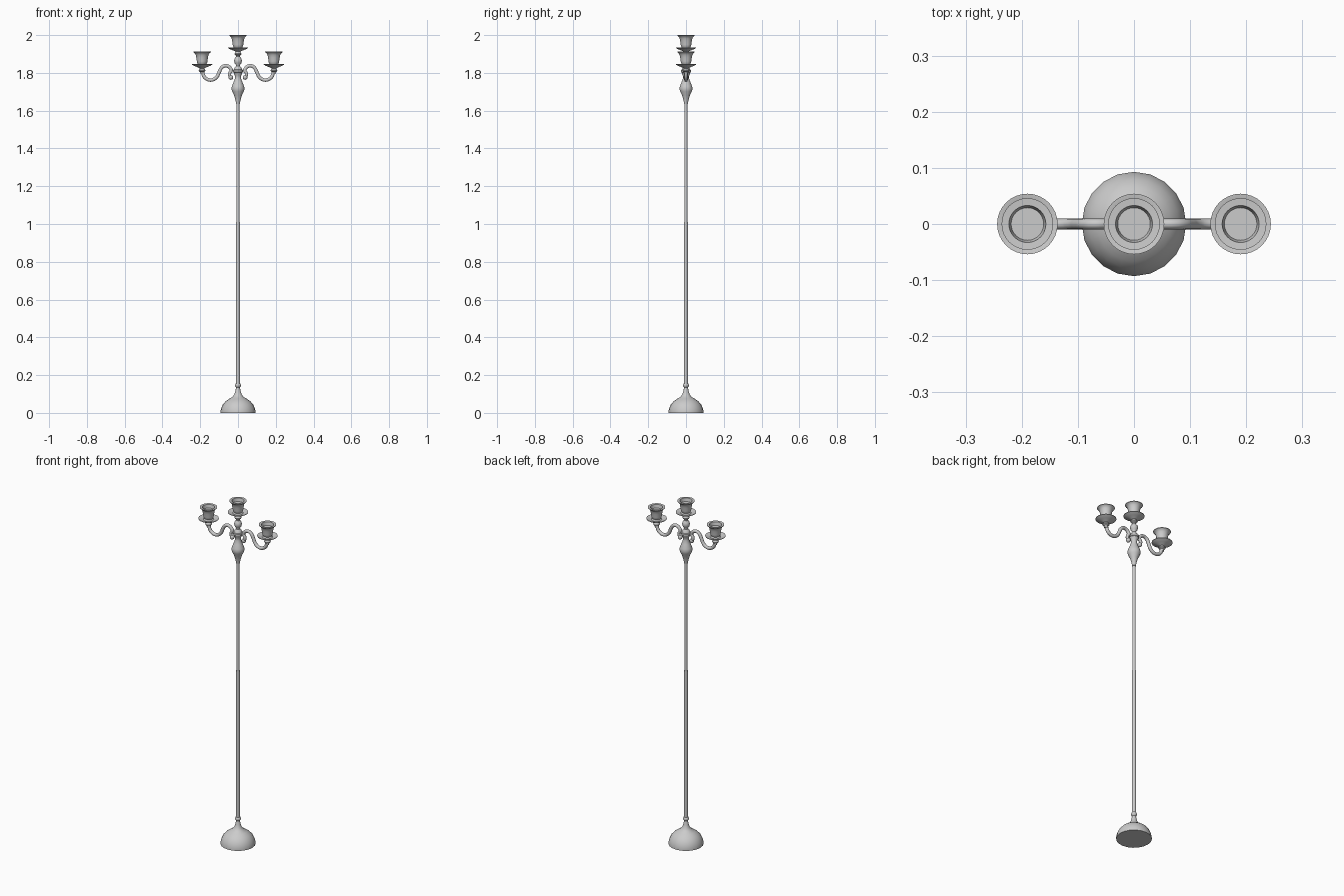
import bpy, math

if "Cube" in bpy.data.objects:
    bpy.data.objects.remove(bpy.data.objects["Cube"])


def lathe(name, profile, sides, x=0.0, z=0.0, angle=35):
    """Revolve (radius, height) points around a vertical axis."""
    verts, rings, faces = [], [], []
    for r, h in profile:
        if r == 0:
            rings.append([len(verts)] * sides)
            verts.append((x, 0, z + h))
        else:
            rings.append(list(range(len(verts), len(verts) + sides)))
            for i in range(sides):
                a = 2 * math.pi * i / sides
                verts.append((x + r * math.cos(a), r * math.sin(a), z + h))
    for lo, hi in zip(rings, rings[1:]):
        for i in range(sides):
            j = (i + 1) % sides
            faces.append(list(dict.fromkeys((lo[i], lo[j], hi[j], hi[i]))))
    mesh = bpy.data.meshes.new(name)
    mesh.from_pydata(verts, [], faces)
    obj = bpy.data.objects.new(name, mesh)
    bpy.context.collection.objects.link(obj)
    smooth(obj, angle)
    return obj


def smooth(obj, angle):
    bpy.ops.object.select_all(action='DESELECT')
    obj.select_set(True)
    bpy.context.view_layer.objects.active = obj
    bpy.ops.object.shade_smooth_by_angle(angle=math.radians(angle))


def arm(name, side):
    """S-shaped tube from the inner scroll out to the candle cup."""
    path = [(0.034, 1.776, 1.0), (0.043, 1.784, 0.9), (0.045, 1.797, 0.9),
            (0.036, 1.812, 1), (0.040, 1.824, 1), (0.055, 1.836, 1),
            (0.072, 1.837, 1), (0.088, 1.826, 1), (0.099, 1.805, 1),
            (0.110, 1.782, 1), (0.126, 1.767, 1), (0.146, 1.762, 1),
            (0.166, 1.768, 1), (0.181, 1.783, 1), (0.188, 1.815, 0.9)]
    curve = bpy.data.curves.new(name, 'CURVE')
    curve.dimensions = '3D'
    curve.bevel_depth = 0.0095
    curve.bevel_resolution = 3
    curve.resolution_u = 4
    curve.use_fill_caps = True
    spline = curve.splines.new('BEZIER')
    spline.bezier_points.add(len(path) - 1)
    for p, (x, z, r) in zip(spline.bezier_points, path):
        p.co = (side * x, 0, z)
        p.radius = r
        p.handle_left_type = p.handle_right_type = 'AUTO'
    obj = bpy.data.objects.new(name, curve)
    bpy.context.collection.objects.link(obj)
    bpy.ops.object.select_all(action='DESELECT')
    obj.select_set(True)
    bpy.context.view_layer.objects.active = obj
    bpy.ops.object.convert(target='MESH')
    smooth(bpy.context.object, 40)


# Domed foot with a small collar where the pole starts
lathe("base", [(0, 0), (0.093, 0), (0.093, 0.008), (0.089, 0.026), (0.080, 0.045),
               (0.066, 0.061), (0.048, 0.074), (0.030, 0.084), (0.020, 0.097),
               (0.014, 0.115), (0.010, 0.135), (0.015, 0.141), (0.016, 0.147),
               (0.014, 0.153), (0.009, 0.158), (0, 0.158)], 20)

# Two-piece pole
lathe("lower_pole", [(0, 0.15), (0.0105, 0.15), (0.0105, 1.01), (0, 1.01)], 16)
lathe("upper_pole", [(0, 1.0), (0.0085, 1.0), (0.0085, 1.66), (0, 1.66)], 16)

# Turned central baluster with collar and ball
lathe("baluster", [(0, 1.635), (0.010, 1.635), (0.013, 1.655), (0.021, 1.682),
                   (0.031, 1.702), (0.035, 1.716), (0.032, 1.730), (0.023, 1.752),
                   (0.016, 1.772), (0.016, 1.785), (0.022, 1.797), (0.024, 1.803),
                   (0.027, 1.805), (0.027, 1.815), (0.022, 1.817), (0.018, 1.828),
                   (0.011, 1.836), (0.011, 1.842), (0.018, 1.852), (0.021, 1.864),
                   (0.018, 1.876), (0.010, 1.886), (0, 1.886)], 24)

# Candle cups: knob, drip pan and flared socket, heights relative to the rim
CUP = [(0, -0.118), (0.009, -0.118), (0.010, -0.108), (0.017, -0.103),
       (0.018, -0.098), (0.015, -0.093), (0.012, -0.088), (0.022, -0.083),
       (0.034, -0.078), (0.046, -0.073), (0.054, -0.068), (0.054, -0.065),
       (0.046, -0.066), (0.028, -0.072), (0.022, -0.066), (0.027, -0.058),
       (0.028, -0.050), (0.031, -0.030), (0.034, -0.017), (0.039, -0.008),
       (0.046, -0.003), (0.046, 0.0), (0.033, -0.001), (0.029, -0.020), (0, -0.020)]
for name, x, z in (("centre", 0, 2.0), ("left", -0.19, 1.912), ("right", 0.19, 1.912)):
    lathe(name + "_candle_cup", CUP, 32, x, z)

# Curved side arms and their scroll ends
for name, side in (("left", -1), ("right", 1)):
    arm(name + "_arm", side)
    bpy.ops.mesh.primitive_uv_sphere_add(segments=16, ring_count=10, radius=0.0125,
                                         location=(side * 0.038, 0, 1.776))
    ball = bpy.context.object
    ball.name = name + "_scroll_end"
    smooth(ball, 60)
